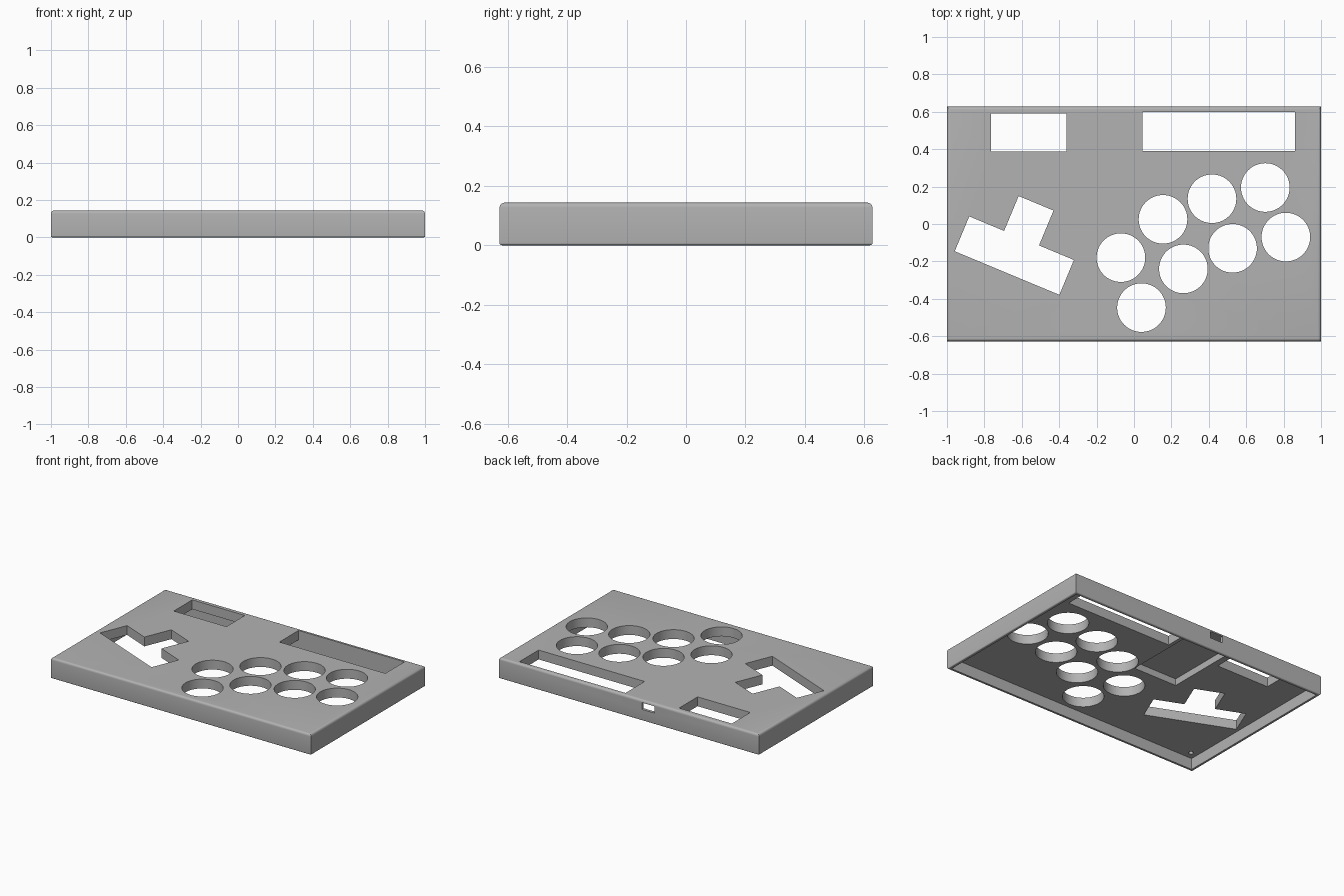
import bpy, bmesh, math
from mathutils import Matrix, Vector

cube = bpy.data.objects.get("Cube")
if cube:
    bpy.data.objects.remove(cube, do_unlink=True)

HALF_X, HALF_Y, TOP = 1.0, 0.627, 0.143
CEILING = 0.078      # underside of the thick top plate
WALL = 0.02

grey = bpy.data.materials.new("plain grey")
grey.use_nodes = True
grey.diffuse_color = (0.45, 0.45, 0.45, 1)
grey.node_tree.nodes["Principled BSDF"].inputs["Base Color"].default_value = (0.45, 0.45, 0.45, 1)


def make_object(name, bm):
    bmesh.ops.recalc_face_normals(bm, faces=bm.faces)
    mesh = bpy.data.meshes.new(name)
    bm.to_mesh(mesh)
    bm.free()
    mesh.materials.append(grey)
    obj = bpy.data.objects.new(name, mesh)
    bpy.context.collection.objects.link(obj)
    return obj


def prism(name, outline, z0, z1):
    """Upright solid with the given outline."""
    bm = bmesh.new()
    base = bm.faces.new([bm.verts.new((x, y, z0)) for x, y in outline])
    top = bmesh.ops.extrude_face_region(bm, geom=[base], use_keep_orig=True)["geom"]
    bmesh.ops.translate(bm, vec=(0, 0, z1 - z0),
                        verts=[v for v in top if isinstance(v, bmesh.types.BMVert)])
    return make_object(name, bm)


def box(name, x0, x1, y0, y1, z0, z1):
    return prism(name, [(x0, y0), (x1, y0), (x1, y1), (x0, y1)], z0, z1)


def cylinder(name, x, y, r, z0, z1, sides):
    ring = [math.tau * i / sides for i in range(sides)]
    return prism(name, [(x + r * math.cos(a), y + r * math.sin(a)) for a in ring], z0, z1)


def cut(target, cutter):
    cutter.hide_render = True
    mod = target.modifiers.new(cutter.name, 'BOOLEAN')
    mod.operation, mod.solver, mod.object = 'DIFFERENCE', 'EXACT', cutter
    bpy.context.view_layer.objects.active = target
    bpy.ops.object.modifier_apply(modifier=mod.name)
    bpy.data.objects.remove(cutter, do_unlink=True)


# Outer case: rounded top rim, finer rounding on the bottom rim
case = box("controller_case", -HALF_X, HALF_X, -HALF_Y, HALF_Y, 0, TOP)
bm = bmesh.new()
bm.from_mesh(case.data)
for at_top, radius in ((True, 0.016), (False, 0.008)):
    rim = [e for e in bm.edges
           if all((v.co.z > TOP - 1e-4) if at_top else (v.co.z < 1e-4) for v in e.verts)]
    bmesh.ops.bevel(bm, geom=rim, offset=radius, segments=5, profile=0.5, affect='EDGES')
bm.to_mesh(case.data)
bm.free()

# Hollow underside
cut(case, box("cavity", -HALF_X + WALL, HALF_X - WALL,
              -HALF_Y + WALL, HALF_Y - WALL, -0.1, CEILING))

# Circuit board pocket and cable port in the back wall
cut(case, box("board_pocket", -0.315, 0.02, 0.03, HALF_Y - WALL, 0.04, 0.125))
cut(case, box("cable_port", -0.197, -0.1, 0.55, 0.7, 0.078, 0.125))

# Rectangular windows at the back
cut(case, box("small_window", -0.765, -0.36, 0.387, 0.59, 0.03, 0.3))
cut(case, box("wide_window", 0.045, 0.86, 0.39, 0.6, 0.03, 0.3))

# Tilted T-shaped opening made of four equal squares
tee = [(-3, -1), (3, -1), (3, 1), (1, 1), (1, 3), (-1, 3), (-1, 1), (-3, 1)]
tilt = Matrix.Rotation(math.radians(-22.6), 2, 'Z')
centre = Vector((-0.64, -0.169))
cut(case, prism("key_opening", [centre + tilt @ (Vector(p) * 0.101) for p in tee], 0.03, 0.3))

# Round button holes
buttons = [(-0.07, -0.18), (0.155, 0.025), (0.417, 0.135), (0.702, 0.195),
           (0.812, -0.07), (0.527, -0.13), (0.264, -0.24), (0.04, -0.447)]
for x, y in buttons:
    cut(case, cylinder("button_hole", x, y, 0.13, 0.03, 0.3, 64))

# Blind screw holes in the corners
for sx in (-1, 1):
    for sy in (-1, 1):
        cut(case, cylinder("screw_hole", sx * 0.93, sy * 0.555, 0.015, 0.04, 0.115, 20))

# Smooth rounded surfaces, keep hard edges
bpy.ops.object.select_all(action='DESELECT')
case.select_set(True)
bpy.context.view_layer.objects.active = case
bpy.ops.object.shade_smooth_by_angle(angle=math.radians(30))
